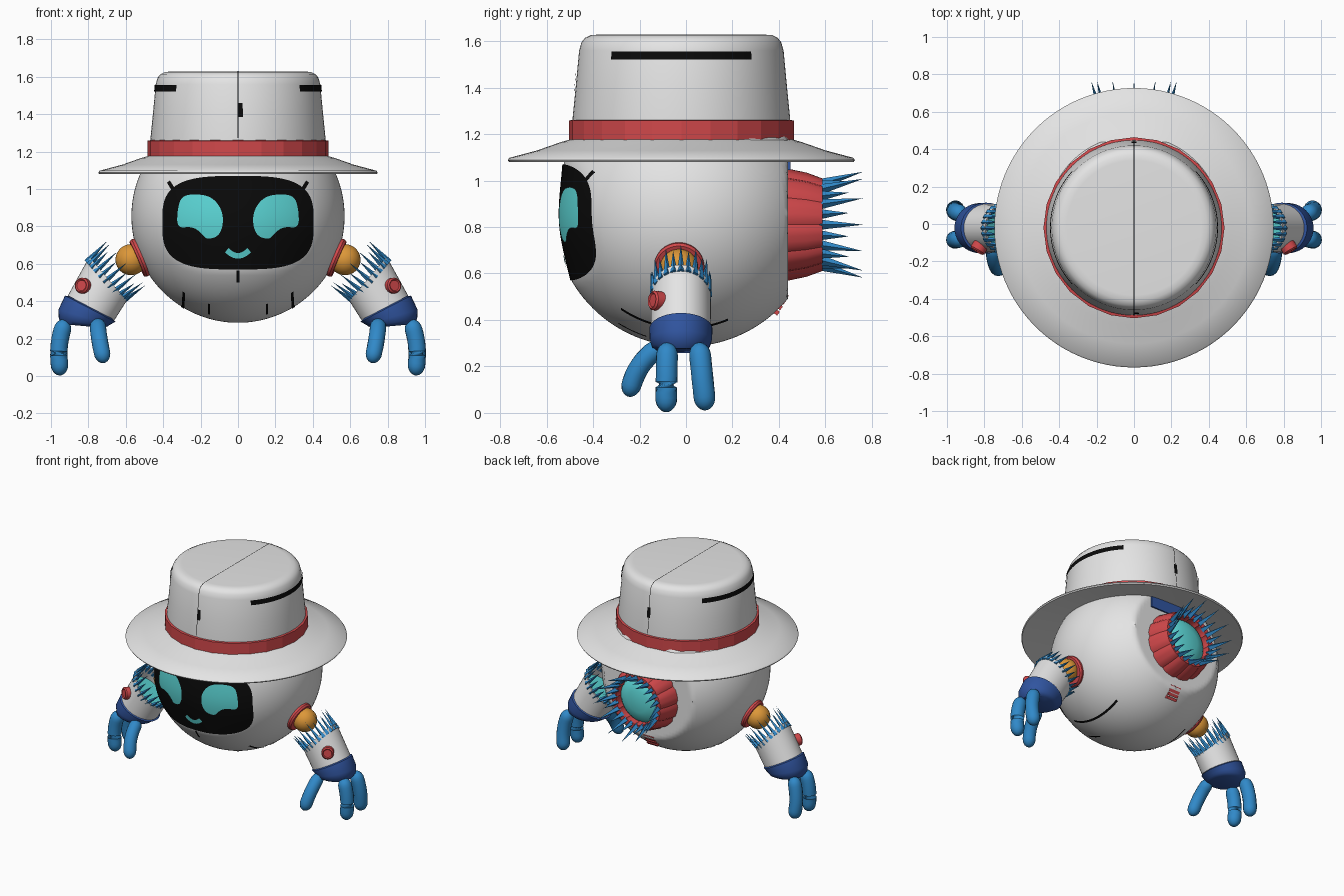
import bpy, bmesh, math
from mathutils import Vector

cube = bpy.data.objects.get("Cube")
if cube:
    bpy.data.objects.remove(cube, do_unlink=True)


def material(name, r, g, b):
    m = bpy.data.materials.new(name)
    m.use_nodes = True
    m.diffuse_color = (r, g, b, 1)
    bsdf = next(n for n in m.node_tree.nodes if n.type == 'BSDF_PRINCIPLED')
    bsdf.inputs["Base Color"].default_value = (r, g, b, 1)
    return m


WHITE = material("white shell", .78, .78, .78)
RED = material("red trim", .64, .065, .07)
BLACK = material("black", .003, .003, .003)
CYAN = material("cyan glow", .11, .70, .70)
BLUE = material("blue", .03, .25, .58)
NAVY = material("navy", .03, .09, .35)
ORANGE = material("orange", .72, .31, .04)

R, ZC = .57, .855            # body sphere
HAT_Y = -.02
TAU = 2 * math.pi


def finish(name, bm, mat, angle=40):
    me = bpy.data.meshes.new(name)
    bm.to_mesh(me)
    bm.free()
    me.materials.append(mat)
    ob = bpy.data.objects.new(name, me)
    bpy.context.collection.objects.link(ob)
    if angle:
        bpy.context.view_layer.objects.active = ob
        ob.select_set(True)
        bpy.ops.object.shade_smooth_by_angle(angle=math.radians(angle))
        ob.select_set(False)
    return ob


def surface(name, rows, mat, loop=True, caps=False, angle=40, out=None):
    """Skin rows of points; out gives the outward side of an open patch."""
    bm = bmesh.new()
    grid = [[bm.verts.new(p) for p in row] for row in rows]
    n = len(rows[0])
    for a, b in zip(grid, grid[1:]):
        for i in range(n if loop else n - 1):
            j = (i + 1) % n
            bm.faces.new((a[i], a[j], b[j], b[i]))
    if caps:
        bm.faces.new(grid[0])
        bm.faces.new(grid[-1])
    bmesh.ops.remove_doubles(bm, verts=bm.verts, dist=1e-5)
    bmesh.ops.recalc_face_normals(bm, faces=bm.faces)
    if out:
        bm.normal_update()
        if sum(f.normal.dot(Vector(out)) * f.calc_area() for f in bm.faces) < 0:
            bmesh.ops.reverse_faces(bm, faces=bm.faces)
    return finish(name, bm, mat, angle)


def lathe(name, profile, mat, origin, axis=(0, 0, 1), seg=48, angle=40, wobble=None):
    q = Vector(axis).to_track_quat('Z', 'Y')
    rows = []
    for r, h in profile:
        rows.append([Vector(origin) + q @ Vector((
            r * (wobble(i) if wobble else 1) * math.cos(TAU * i / seg),
            r * (wobble(i) if wobble else 1) * math.sin(TAU * i / seg), h)) for i in range(seg)])
    return surface(name, rows, mat, angle=angle, out=axis if len(profile) < 3 else None)


def ball(name, r, origin, mat):
    arc = [math.pi * k / 20 for k in range(21)]
    return lathe(name, [(r * math.sin(a), -r * math.cos(a)) for a in arc], mat, origin)


def spikes(name, items, mat):
    bm = bmesh.new()
    for base, tip, w in items:
        q = (tip - base).to_track_quat('Z', 'Y')
        ring = [bm.verts.new(base + q @ Vector((w * math.cos(a), w * math.sin(a), 0)))
                for a in (0, TAU / 4, TAU / 2, TAU * 3 / 4)]
        top = bm.verts.new(tip)
        for i in range(4):
            bm.faces.new((ring[i], ring[(i + 1) % 4], top))
        bm.faces.new(ring[::-1])
    finish(name, bm, mat, 0)


def strip(name, path, width, project, mat, out):
    """Thin band along a 2D path, laid on a surface by project(a, b)."""
    rows = [[], []]
    for i, p in enumerate(path):
        t = Vector(path[min(i + 1, len(path) - 1)]) - Vector(path[max(i - 1, 0)])
        n = Vector((-t.y, t.x)).normalized() * width / 2
        rows[0].append(project(p[0] + n.x, p[1] + n.y))
        rows[1].append(project(p[0] - n.x, p[1] - n.y))
    return surface(name, rows, mat, loop=False, out=out)


def line(a, b, n=24):
    return [Vector(a).lerp(Vector(b), k / n) for k in range(n + 1)]


# Projections onto the body and hat
def dent(x, z):
    e = abs(x / .41) ** 3.2 + abs((z - .82) / .255) ** 3.2
    return .028 * max(0, 1 - e)


def on_face(x, z, lift=.007):
    return Vector((x, -math.sqrt(R * R - x * x - (z - ZC) ** 2) + dent(x, z) - lift, z))


def on_belly(x, y):
    return Vector((x, y, ZC - math.sqrt(R * R - x * x - y * y) - .004))


def on_crown(a, z):
    r = .468 - (z - 1.27) * .097 + .005
    return Vector((r * math.sin(a / .45), HAT_Y - r * math.cos(a / .45), z))


def face_disc(name, outline, centre, lift, mat):
    c = Vector(centre)
    rows = [[on_face(*c.lerp(Vector(p), k / 14), lift) for p in outline] for k in range(15)]
    surface(name, rows, mat, out=(0, -1, 0))


# Body: sphere with sunken face and flat back
bm = bmesh.new()
bmesh.ops.create_uvsphere(bm, u_segments=128, v_segments=64, radius=R)
for v in bm.verts:
    v.co.z += ZC
    if v.co.y < 0:
        v.co.y += dent(v.co.x, v.co.z)
    v.co.y = min(v.co.y, .44)
finish("body", bm, WHITE)

# Face: visor, eyes, mouth, brow ticks and chin seam
visor = []
for k in range(96):
    c, s = math.cos(TAU * k / 96), math.sin(TAU * k / 96)
    visor.append((math.copysign(abs(c) ** .62, c) * .405, .82 + math.copysign(abs(s) ** .62, s) * .25))
face_disc("visor", visor, (0, .82), .006, BLACK)

eye = [(.325, .88), (.305, .96), (.235, .975), (.14, .96), (.085, .89), (.078, .81),
       (.105, .745), (.17, .73), (.195, .765), (.245, .80), (.325, .79)]
for _ in range(3):           # round the corners
    pts = [Vector(p) for p in eye]
    eye = [q for a, b in zip(pts, pts[1:] + pts[:1]) for q in (a.lerp(b, .25), a.lerp(b, .75))]
strip("mouth", [(x / 100, .643 + .03 * (x / 6) ** 2) for x in range(-6, 7)], .03,
      lambda x, z: on_face(x, z, .011), CYAN, (0, -1, 0))
strip("chin_seam", line((0, .50), (0, .565)), .014, on_face, BLACK, (0, -1, 0))
for s, side in ((1, "left"), (-1, "right")):
    face_disc(side + "_eye", [(s * p[0], p[1]) for p in eye], (s * .19, .86), .011, CYAN)
    strip(side + "_brow_tick", line((s * .335, .98), (s * .372, 1.04)), .02, on_face, BLACK, (0, -1, 0))
    strip(side + "_belly_slot", line((s * .29, -.28), (s * .30, .18)), .014, on_belly, BLACK, (0, 0, -1))
    strip(side + "_belly_notch", line((s * .155, -.29), (s * .155, -.17)), .012, on_belly, BLACK, (0, 0, -1))

# Hat: brim and crown, band, slots and seam
brim = [(.46, 1.13), (.50, 1.125), (.742, 1.08), (.747, 1.088), (.74, 1.098), (.62, 1.13), (.52, 1.165), (.468, 1.18)]
crown = [(.468, 1.18), (.468, 1.27), (.455, 1.40), (.44, 1.56), (.43, 1.595), (.415, 1.614), (.39, 1.626), (.36, 1.628), (0, 1.628)]
hat = [(0, HAT_Y, 0)]
lathe("hat_brim", brim, WHITE, hat[0], seg=96, angle=50)
lathe("hat_crown", crown, WHITE, hat[0], seg=96)
lathe("hat_band", [(.465, 1.172), (.484, 1.174), (.484, 1.258), (.465, 1.262)], RED, hat[0], seg=24, angle=10)
for a, side in ((.25, "left"), (-.25, "right")):
    strip(side + "_hat_slot", line((.45 * (a * TAU - .74), 1.538), (.45 * (a * TAU + .74), 1.538)),
          .034, on_crown, BLACK, (math.copysign(1, a), 0, 0))
strip("front_hat_notch", line((.012, 1.385), (.012, 1.46)), .026, on_crown, BLACK, (0, -1, 0))
strip("back_hat_notch", line((.225 * TAU, 1.385), (.225 * TAU, 1.46)), .026, on_crown, BLACK, (0, 1, 0))
seam = [(-r - .002, z + .002) for r, z in crown[1:]] + [(r + .002, z + .002) for r, z in crown[-2:0:-1]]
surface("hat_seam", [[(x, HAT_Y + y, z) for y, z in seam] for x in (-.002, .002)], BLACK, loop=False, out=(0, 0, 1))

# Back thruster with ribbed cone, glowing core and spikes
back = (0, 0, .81)
lathe("thruster_cone", [(.20, .41), (.242, .44), (.225, .52), (.20, .588), (.165, .588), (.16, .50)],
      RED, back, (0, 1, 0), seg=60, angle=30, wobble=lambda i: .955 if i % 5 == 0 else 1)
lathe("thruster_core", [(.165, .53), (.14, .555), (.08, .572), (0, .578)], CYAN, back, (0, 1, 0))
items = []
for i in range(24):
    d = Vector((math.cos(TAU * i / 24), 0, math.sin(TAU * i / 24)))
    tip_r, tip_y = ((.228, .762), (.195, .70))[i % 2]
    items.append((Vector(back) + d * .175 + Vector((0, .575, 0)),
                  Vector(back) + d * tip_r + Vector((0, tip_y, 0)), .022))
spikes("thruster_spikes", items, BLUE)


def box(name, centre, size, mat, axis=(0, 1, 0)):
    bm = bmesh.new()
    bmesh.ops.create_cube(bm, size=1)
    q = Vector(axis).to_track_quat('Y', 'Z')
    for v in bm.verts:
        v.co = Vector(centre) + q @ Vector([c * k for c, k in zip(v.co, size)])
    finish(name, bm, mat, 0)


box("back_collar", (0, .43, 1.09), (.44, .04, .09), NAVY)
for k in range(4):
    box("back_vent_bar", (0, .425 - k * .013, .505 - k * .023), (.085, .03, .02), RED, (0, .78, -.6))


# Arms, mirrored left and right
def hoop(s, cx, cz, ux, uz, ry, k=1.0, n=40):
    return [Vector((s * (cx + k * ux * math.cos(TAU * i / n)), -.022 + k * ry * math.sin(TAU * i / n),
                    cz + k * uz * math.cos(TAU * i / n))) for i in range(n)]


def finger(name, a, b, c, r, s):
    a, b, c = (Vector((s * p[0], p[1], p[2])) for p in (a, b, c))
    rows = []
    for k in range(21):
        w = -math.cos(math.pi * k / 20)          # rounded ends
        t = (w + 1) / 2
        p = a.lerp(b, t).lerp(b.lerp(c, t), t)
        q = (b - a).lerp(c - b, t).to_track_quat('Z', 'Y')
        rad = r * (1 - max(0, abs(w) - .62) ** 2 / .1444) ** .5 if k % 20 else 0
        rows.append([p + q @ Vector((rad * math.cos(TAU * i / 16), rad * math.sin(TAU * i / 16), 0))
                     for i in range(16)])
    surface(name, rows, BLUE, angle=60)


LOW, TOP = (.785, .365, .125, .065, .13), (.695, .52, .10, .118, .128)
DEEP = [t + (l - t) * .35 for l, t in zip(LOW, TOP)]
for s, side in ((1, "left"), (-1, "right")):
    n = Vector((s * .92, -.05, -.39)).normalized()
    joint = Vector((0, 0, ZC)) + n * R
    lathe(side + "_shoulder_ring", [(.10, -.04), (.108, .005), (.10, .018), (.08, .018), (0, .012)], RED, joint, n)
    ball(side + "_shoulder_ball", .083, (s * .572, -.03, .622), ORANGE)
    surface(side + "_cuff", [hoop(s, *LOW, .9), hoop(s, *LOW), hoop(s, *TOP), hoop(s, *TOP, .9),
                             hoop(s, *DEEP, .9)], WHITE)
    surface(side + "_cuff_core", [hoop(s, *DEEP, .92), hoop(s, *DEEP, 0)], CYAN, out=(-s, 0, 1))
    surface(side + "_wrist", [hoop(s, *LOW, .95), hoop(s, .79, .36, .135, .07, .136), hoop(s, .822, .315, .138, .04, .134),
                              hoop(s, .828, .285, .13, .02, .125), hoop(s, .83, .268, .11, .01, .10)], NAVY, caps=True)
    lift = Vector((s * -.76, 0, .65))
    rim, mid = hoop(s, *TOP, .92, 24), Vector((s * TOP[0], -.022, TOP[1]))
    spikes(side + "_cuff_spikes", [(p - lift * .03, p + lift * (.13, .095)[i % 2] + (p - mid) * .1, .016)
                                   for i, p in enumerate(rim)], BLUE)
    lathe(side + "_cuff_button", [(.042, -.045), (.042, .012), (.034, .02), (.028, .014), (0, .014)], RED,
          (s * .83, -.13, .483), (s * .5, -.85, .1), seg=24)
    finger(side + "_front_finger", (.75, -.10, .29), (.75, -.225, .22), (.715, -.245, .07), .044, s)
    finger(side + "_middle_finger", (.92, -.08, .30), (.98, -.085, .16), (.945, -.085, .004), .047, s)
    finger(side + "_rear_finger", (.92, .055, .30), (.98, .07, .16), (.945, .085, .012), .047, s)
